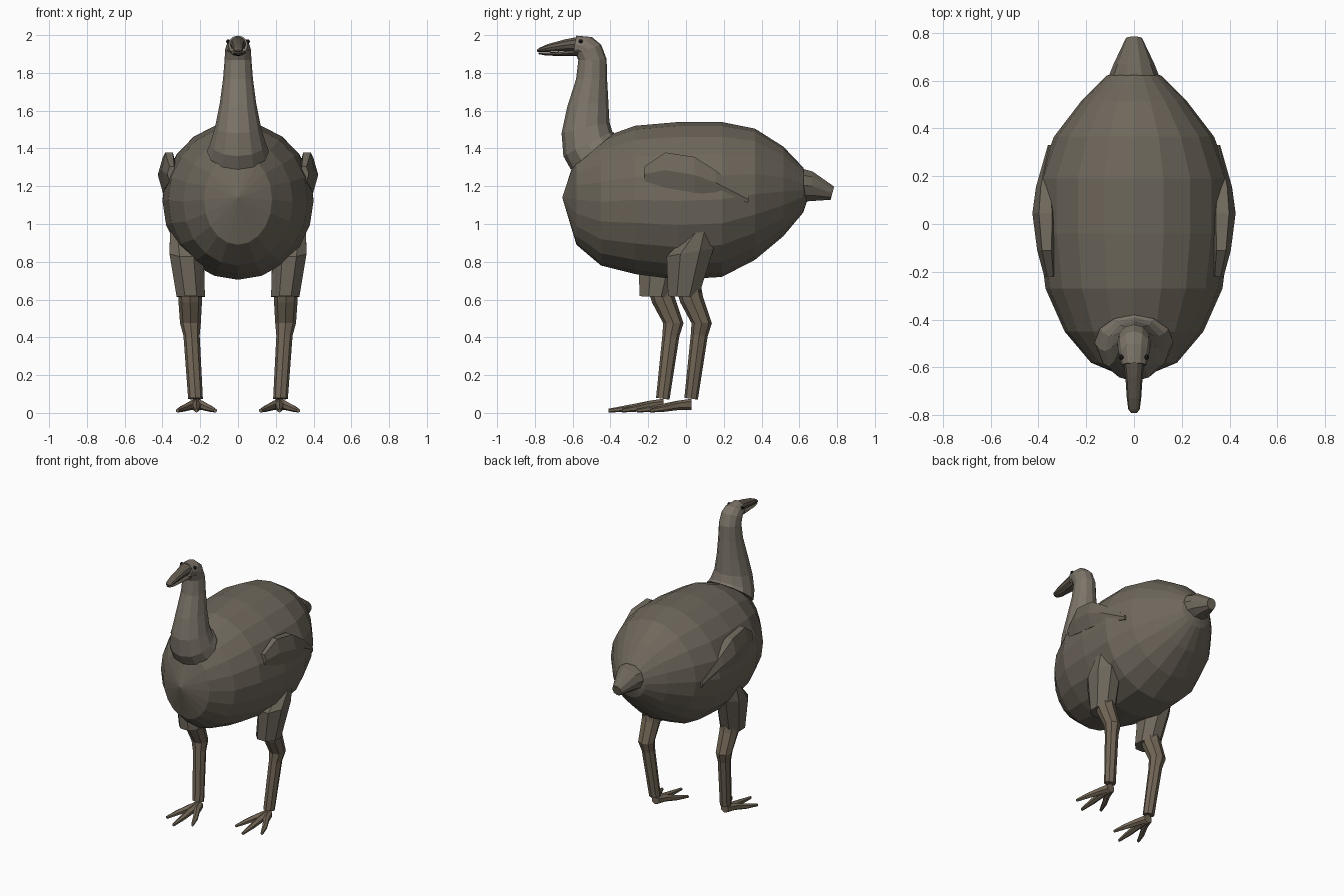
import bpy, bmesh
from math import sin, cos, pi, radians
from mathutils import Vector


def material(name, rgb):
    m = bpy.data.materials.new(name)
    m.diffuse_color = (*rgb, 1)
    return m


FEATHER = material("feather", (0.155, 0.135, 0.105))
NECK = material("neck_skin", (0.20, 0.175, 0.14))
LEG = material("leg_skin", (0.17, 0.135, 0.095))
BEAK = material("beak_horn", (0.12, 0.10, 0.075))
EYE = material("eye", (0.01, 0.01, 0.01))


def loft(name, rings, n, mat, side=1, dy=0, turn=0):
    """Skin elliptical rings (x, y, z, half width, half height, tilt in degrees)."""
    bm = bmesh.new()
    rows = []
    for x, y, z, a, b, tilt in rings:
        up = Vector((0, sin(radians(tilt)), cos(radians(tilt))))
        row = []
        for i in range(n):
            t = 2 * pi * (i + turn) / n
            p = Vector((x + a * cos(t), y + dy, z)) + up * b * sin(t)
            p.x *= side
            row.append(bm.verts.new(p))
        rows.append(row)
    for r, s in zip(rows, rows[1:]):
        for i in range(n):
            j = (i + 1) % n
            bm.faces.new((r[i], r[j], s[j], s[i]))
    bm.faces.new(rows[0])
    bm.faces.new(rows[-1])
    bmesh.ops.remove_doubles(bm, verts=bm.verts, dist=0.0005)
    bmesh.ops.recalc_face_normals(bm, faces=bm.faces)
    me = bpy.data.meshes.new(name)
    bm.to_mesh(me)
    bm.free()
    me.materials.append(mat)
    ob = bpy.data.objects.new(name, me)
    bpy.context.collection.objects.link(ob)
    return ob


# Body: y, bottom z, top z, half width
body = [(-0.655, 1.14, 1.14, 0), (-0.58, 0.89, 1.37, 0.18), (-0.45, 0.78, 1.455, 0.29),
        (-0.27, 0.735, 1.52, 0.37), (-0.04, 0.705, 1.54, 0.40), (0.19, 0.72, 1.54, 0.40),
        (0.365, 0.81, 1.505, 0.335), (0.515, 0.935, 1.41, 0.22), (0.62, 1.06, 1.30, 0.115),
        (0.66, 1.18, 1.18, 0)]
loft("body", [(0, y, (lo + hi) / 2, w, (hi - lo) / 2, 0) for y, lo, hi, w in body], 20, FEATHER)

# Tail tuft
loft("tail", [(0, 0.57, 1.21, 0.125, 0.10, 0), (0, 0.67, 1.20, 0.085, 0.082, 0),
              (0, 0.775, 1.163, 0.035, 0.038, 15)], 10, FEATHER)

# Neck bending forward into the head
loft("neck_and_head", [
    (0, -0.495, 1.385, 0.165, 0.150, 50), (0, -0.52, 1.425, 0.148, 0.145, 63),
    (0, -0.532, 1.51, 0.122, 0.130, 77), (0, -0.52, 1.635, 0.097, 0.110, 82),
    (0, -0.50, 1.77, 0.079, 0.082, 88), (0, -0.495, 1.87, 0.071, 0.075, 88),
    (0, -0.517, 1.925, 0.068, 0.072, 70), (0, -0.548, 1.945, 0.062, 0.067, 48),
    (0, -0.59, 1.948, 0.052, 0.050, 11)], 12, NECK)

# Beak halves
loft("upper_beak", [(0, -0.56, 1.955, 0.045, 0.040, 0), (0, -0.64, 1.947, 0.036, 0.032, 0),
                    (0, -0.73, 1.932, 0.030, 0.022, 0), (0, -0.775, 1.922, 0.024, 0.012, 0),
                    (0, -0.79, 1.917, 0.012, 0.005, 0)], 10, BEAK)
loft("lower_beak", [(0, -0.57, 1.908, 0.042, 0.018, 0), (0, -0.66, 1.901, 0.031, 0.012, 0),
                    (0, -0.74, 1.900, 0.025, 0.008, 0), (0, -0.78, 1.903, 0.014, 0.004, 0)], 8, BEAK)

for label, s, dy in (("right", 1, 0), ("left", -1, -0.15)):
    # Eye
    bpy.ops.mesh.primitive_uv_sphere_add(segments=8, ring_count=6, radius=0.011,
                                         location=(s * 0.052, -0.557, 1.967))
    eye = bpy.context.object
    eye.name = label + "_eye"
    eye.data.materials.append(EYE)

    # Small folded wing
    loft(label + "_wing", [
        (0.35, -0.22, 1.265, 0.025, 0.045, 0), (0.365, -0.11, 1.285, 0.040, 0.108, 0),
        (0.37, 0.045, 1.26, 0.055, 0.110, 0), (0.37, 0.155, 1.22, 0.040, 0.075, 0),
        (0.35, 0.33, 1.13, 0.010, 0.020, 0)], 6, FEATHER, s)

    # Feathered thigh, then the bent leg
    loft(label + "_thigh", [
        (0.295, 0.075, 0.96, 0.070, 0.055, 90), (0.272, 0.022, 0.85, 0.098, 0.137, 80),
        (0.25, -0.015, 0.615, 0.081, 0.087, 92)], 8, FEATHER, s, dy, 0.5)
    loft(label + "_leg", [
        (0.253, 0.00, 0.72, 0.066, 0.070, 75), (0.253, 0.03, 0.60, 0.063, 0.062, 75),
        (0.252, 0.083, 0.475, 0.055, 0.054, 90), (0.246, 0.070, 0.41, 0.043, 0.045, 95),
        (0.225, 0.027, 0.075, 0.039, 0.036, 98)], 8, LEG, s, dy)

    # Three toes fanning from the ankle
    for toe, tx, ty in (("inner", -0.10, -0.19), ("middle", 0, -0.26), ("outer", 0.10, -0.19)):
        loft(f"{label}_{toe}_toe", [
            (0.22 + tx * 0.05, 0.03, 0.045, 0.026, 0.030, 0),
            (0.22 + tx * 0.30, -0.04, 0.040, 0.025, 0.025, 0),
            (0.22 + tx * 0.70, ty * 0.6, 0.024, 0.020, 0.018, 0),
            (0.22 + tx, ty, 0.012, 0.010, 0.010, 0)], 6, LEG, s, dy, 0.5)
